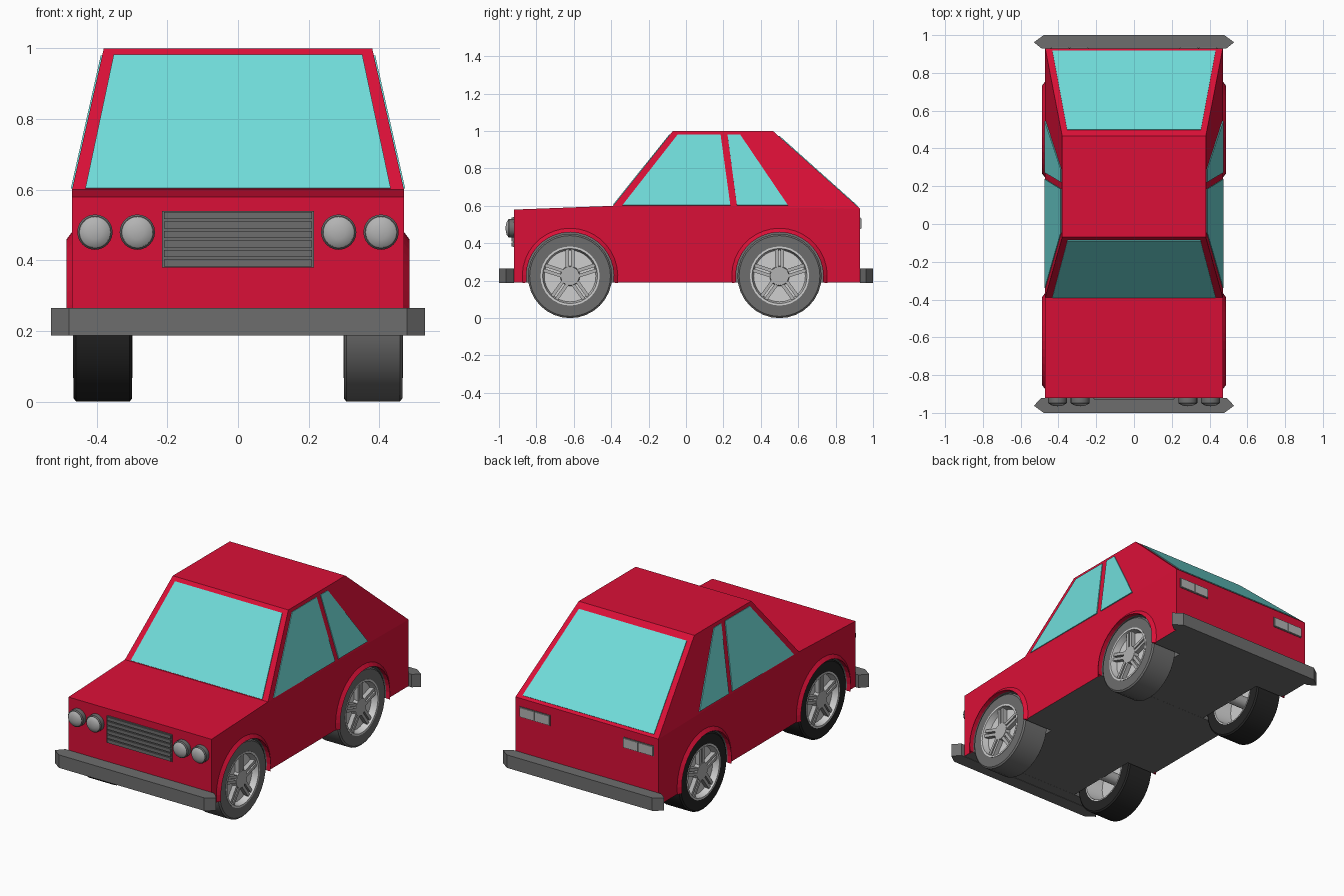
import bpy, bmesh, math
from mathutils import Vector, Matrix

cube = bpy.data.objects.get("Cube")
if cube:
    bpy.data.objects.remove(cube, do_unlink=True)


def material(name, r, g, b):
    m = bpy.data.materials.new(name)
    m.use_nodes = True
    m.diffuse_color = (r, g, b, 1)
    m.node_tree.nodes["Principled BSDF"].inputs["Base Color"].default_value = (r, g, b, 1)
    return m


RED = material("red paint", 0.70, 0.005, 0.038)
GLASS = material("cyan glass", 0.162, 0.716, 0.70)
GREY = material("dark grey trim", 0.155, 0.155, 0.155)
BLACK = material("black rubber", 0.018, 0.018, 0.018)
SILVER = material("silver", 0.45, 0.45, 0.45)
PALE = material("pale silver", 0.62, 0.62, 0.62)


def finish(name, bm, *mats, smooth=False):
    bmesh.ops.recalc_face_normals(bm, faces=bm.faces[:])
    mesh = bpy.data.meshes.new(name)
    bm.to_mesh(mesh)
    bm.free()
    for m in mats:
        mesh.materials.append(m)
    ob = bpy.data.objects.new(name, mesh)
    bpy.context.collection.objects.link(ob)
    if smooth:
        bpy.ops.object.select_all(action="DESELECT")
        ob.select_set(True)
        bpy.context.view_layer.objects.active = ob
        bpy.ops.object.shade_smooth_by_angle(angle=math.radians(35))
    return ob


def prism(bm, points, depth):
    """Extrude a flat outline along a vector into a solid."""
    a = [bm.verts.new(p) for p in points]
    b = [bm.verts.new(Vector(p) + Vector(depth)) for p in points]
    bm.faces.new(a)
    bm.faces.new(b[::-1])
    for i in range(len(a)):
        j = (i + 1) % len(a)
        bm.faces.new((a[i], a[j], b[j], b[i]))


def box(bm, x, y, z):
    prism(bm, [(x[0], y[0], z[0]), (x[1], y[0], z[0]), (x[1], y[1], z[0]), (x[0], y[1], z[0])],
          (0, 0, z[1] - z[0]))


def lathe(bm, profile, matrix, segments=32):
    """Spin (along, radius) pairs around the local x axis."""
    verts = [bm.verts.new(matrix @ Vector((a, r, 0))) for a, r in profile]
    edges = [bm.edges.new(pair) for pair in zip(verts, verts[1:])]
    bmesh.ops.spin(bm, geom=verts + edges, cent=matrix.translation,
                   axis=matrix.to_3x3() @ Vector((1, 0, 0)),
                   angle=math.tau, steps=segments, use_merge=True)
    bmesh.ops.remove_doubles(bm, verts=bm.verts[:], dist=0.0003)


WHEEL_Y = (-0.62, 0.50)
WHEEL_Z = 0.225
SILL = 0.19
ARCH = 0.236
HALF = 0.47
dip = math.asin((WHEEL_Z - SILL) / ARCH)
ANGLES = [math.pi + dip - (math.pi + 2 * dip) * i / 20 for i in range(21)]


def arc(y, radius):
    return [(y + radius * math.cos(t), WHEEL_Z + radius * math.sin(t)) for t in ANGLES]


# Lower body with wheel arches in its outline; underside and wells are grey
outline = [(-0.92, 0.58), (-0.92, SILL)]
for y in WHEEL_Y:
    outline += arc(y, ARCH)
outline += [(0.93, SILL), (0.93, 0.585), (-0.39, 0.60)]
bm = bmesh.new()
prism(bm, [(-HALF, y, z) for y, z in outline], (2 * HALF, 0, 0))
bmesh.ops.recalc_face_normals(bm, faces=bm.faces[:])
for f in bm.faces:
    c = f.calc_center_median()
    in_arch = any(math.hypot(c.y - y, c.z - WHEEL_Z) < ARCH + 0.002 for y in WHEEL_Y)
    if abs(f.normal.x) < 0.5 and (f.normal.z < -0.9 or in_arch):
        f.material_index = 1
bmesh.ops.triangulate(bm, faces=[f for f in bm.faces if len(f.verts) > 4])
finish("lower_body", bm, RED, GREY)

# Chassis block closing the wells on the inside
bm = bmesh.new()
box(bm, (-0.28, 0.28), (-0.9, 0.9), (SILL + 0.0005, 0.5))
finish("chassis", bm, GREY)

# Cabin
bm = bmesh.new()
base = [(-HALF, -0.39, 0.60), (HALF, -0.39, 0.60), (HALF, 0.93, 0.585), (-HALF, 0.93, 0.585)]
roof = [(-0.38, -0.07, 1.0), (0.38, -0.07, 1.0), (0.38, 0.465, 1.0), (-0.38, 0.465, 1.0)]
lo, hi = [bm.verts.new(p) for p in base], [bm.verts.new(p) for p in roof]
bm.faces.new(lo)
bm.faces.new(hi)
for i in range(4):
    j = (i + 1) % 4
    bm.faces.new((lo[i], lo[j], hi[j], hi[i]))
finish("cabin", bm, RED)


# Window plates lying on the cabin surfaces
def window(name, corners, outward):
    bm = bmesh.new()
    n = Vector(outward).normalized()
    prism(bm, [Vector(p) - n * 0.004 for p in corners], n * 0.008)
    finish(name, bm, GLASS)


def end_window(name, foot, head, outward):
    corners = [(s * w, y, z) for (w, y, z), signs in ((foot, (-1, 1)), (head, (1, -1))) for s in signs]
    window(name, corners, outward)


end_window("windshield", (0.432, -0.388, 0.603), (0.352, -0.086, 0.98), (0, -0.40, 0.32))
end_window("rear_window", (0.432, 0.916, 0.597), (0.354, 0.497, 0.972), (0, 0.415, 0.465))

SIDE_WINDOWS = {
    "front": [(-0.34, 0.603), (-0.045, 0.98), (0.185, 0.98), (0.237, 0.603)],
    "rear": [(0.272, 0.603), (0.222, 0.98), (0.29, 0.98), (0.545, 0.603)],
}
for side, s in (("left", 1), ("right", -1)):
    for place, pts in SIDE_WINDOWS.items():
        window(f"{side}_{place}_side_window",
               [(s * (HALF - 0.225 * (z - 0.6)), y, z) for y, z in pts], (s, 0, 0.225))

# Bumpers with pointed ends
for name, s, inner in (("front_bumper", -1, 0.92), ("rear_bumper", 1, 0.93)):
    half = [(0.49, inner), (0.53, 0.962), (0.478, 1.0)]
    ring = half + [(-x, y) for x, y in reversed(half)]
    bm = bmesh.new()
    prism(bm, [(x, s * y, SILL - 0.002) for x, y in ring], (0, 0, 0.077))
    finish(name, bm, GREY)

# Grille with slats
bm = bmesh.new()
box(bm, (-0.215, 0.215), (-0.926, -0.91), (0.38, 0.54))
for i in range(6):
    z = 0.38 + i * 0.0267
    box(bm, (-0.21, 0.21), (-0.932, -0.92), (z + 0.003, z + 0.023))
finish("grille", bm, GREY)

# Headlights: housing and domed lens
for x in (-0.405, -0.285, 0.285, 0.405):
    place = Matrix.Translation((x, -0.915, 0.48)) @ Matrix.Rotation(-math.pi / 2, 4, "Z")
    bm = bmesh.new()
    lathe(bm, [(0, 0), (0, 0.05), (0.032, 0.05), (0.038, 0.045), (0.038, 0)], place, 24)
    finish("headlight_housing", bm, GREY, smooth=True)
    bm = bmesh.new()
    lathe(bm, [(0.036, 0.045), (0.043, 0.036), (0.048, 0.02), (0.05, 0)], place, 24)
    finish("headlight_lens", bm, SILVER, smooth=True)

# Tail lights: two panes on a dark backing
for side, s in (("left", 1), ("right", -1)):
    bm = bmesh.new()
    box(bm, (s * 0.24, s * 0.442), (0.92, 0.933), (0.475, 0.537))
    finish(f"{side}_tail_light_backing", bm, GREY)
    bm = bmesh.new()
    for a, b in ((0.244, 0.338), (0.344, 0.438)):
        box(bm, (s * a, s * b), (0.925, 0.938), (0.479, 0.533))
    finish(f"{side}_tail_light", bm, SILVER)


# Wheels and arch flares
def wheel(name, s, y, rubber):
    place = Matrix.Translation((0, y, WHEEL_Z)) @ Matrix.Rotation(0 if s > 0 else math.pi, 4, "Z")

    bm = bmesh.new()
    lathe(bm, [(0.30, 0.155), (0.30, 0.216), (0.307, 0.225), (0.458, 0.225),
               (0.465, 0.216), (0.465, 0.155), (0.30, 0.155)], place)
    finish(f"{name}_tyre", bm, rubber, smooth=True)

    # Open barrel with a recessed dish on both faces
    bm = bmesh.new()
    lathe(bm, [(0.405, 0), (0.405, 0.14), (0.298, 0.15), (0.298, 0.158), (0.467, 0.158),
               (0.467, 0.147), (0.43, 0.138), (0.43, 0)], place)
    finish(f"{name}_rim", bm, PALE, smooth=True)

    bm = bmesh.new()
    lathe(bm, [(0.27, 0), (0.27, 0.035), (0.41, 0.035), (0.41, 0)], place, 16)
    lathe(bm, [(0.42, 0), (0.42, 0.055), (0.458, 0.05), (0.458, 0)], place, 20)
    finish(f"{name}_hub", bm, SILVER, smooth=True)

    # Five pairs of spokes
    bm = bmesh.new()
    for i in range(5):
        turn = Matrix.Rotation(math.tau * i / 5, 4, "X")
        for off in (-0.014, 0.014):
            before = set(bm.verts)
            box(bm, (0.425, 0.456), (off - 0.009, off + 0.009), (0.04, 0.146))
            bmesh.ops.transform(bm, matrix=place @ turn,
                                verts=[v for v in bm.verts if v not in before])
    finish(f"{name}_spokes", bm, SILVER)

    # Flare: triangular section swept around the arch
    bm = bmesh.new()
    rows = [[bm.verts.new((s * x, yy, zz)) for yy, zz in arc(y, r)]
            for x, r in ((0.46, ARCH - 0.002), (0.486, ARCH - 0.002), (0.468, 0.258))]
    for k in range(3):
        a, b = rows[k], rows[(k + 1) % 3]
        for i in range(len(a) - 1):
            bm.faces.new((a[i], a[i + 1], b[i + 1], b[i]))
    for i in (0, -1):
        bm.faces.new([row[i] for row in rows])
    finish(f"{name}_arch_flare", bm, RED)


for side, s, rubber in (("left", 1, GREY), ("right", -1, BLACK)):
    for end, y in zip(("front", "rear"), WHEEL_Y):
        wheel(f"{side}_{end}_wheel", s, y, rubber)
